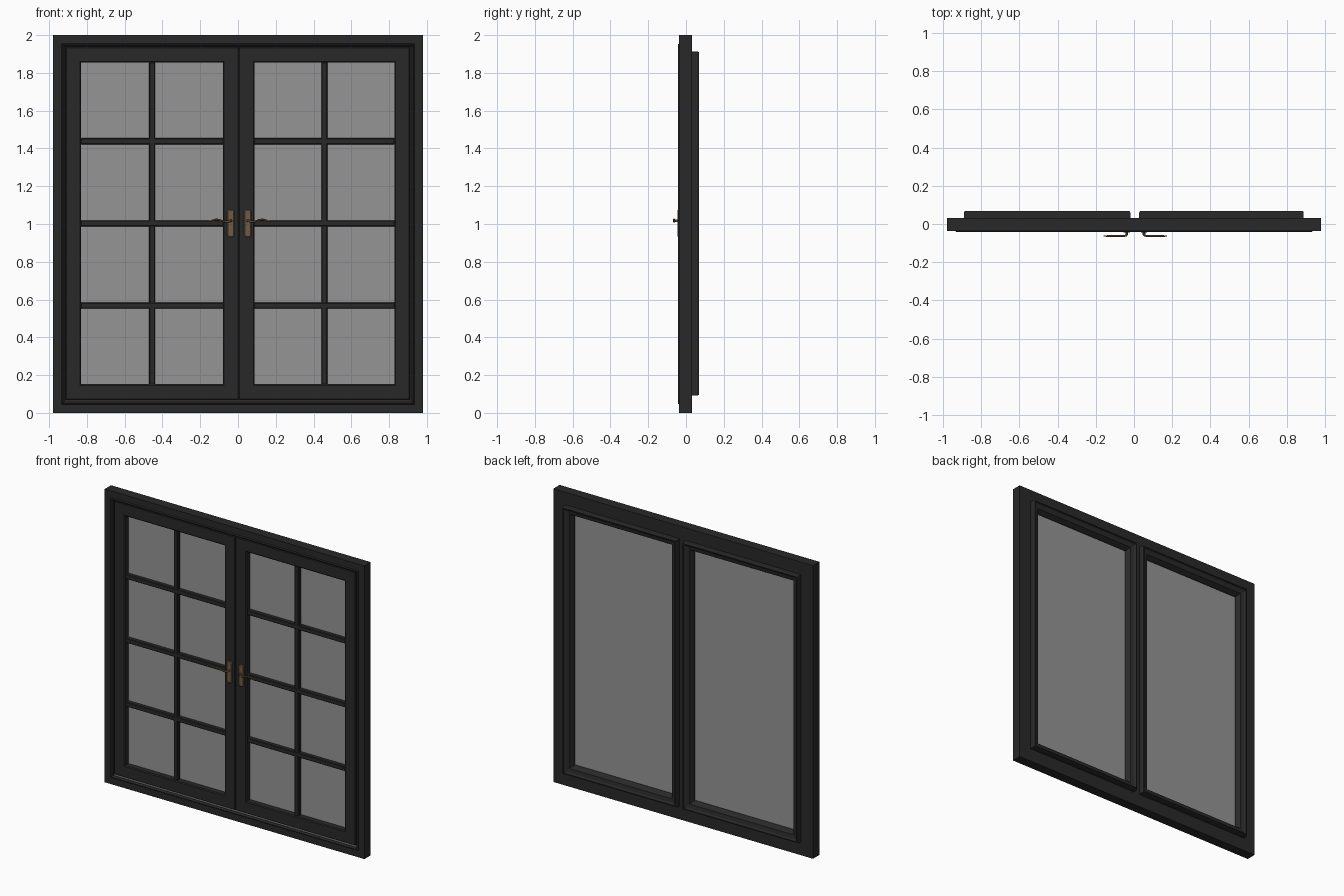
import bpy, bmesh, math
from mathutils import Vector

if "Cube" in bpy.data.objects:
    bpy.data.objects.remove(bpy.data.objects["Cube"])


def material(name, color):
    m = bpy.data.materials.new(name)
    m.diffuse_color = color
    m.use_nodes = True
    m.node_tree.nodes["Principled BSDF"].inputs["Base Color"].default_value = m.diffuse_color
    return m


DARK = material("dark_paint", (0.022, 0.022, 0.022, 1))
GLASS = material("glass", (0.3, 0.3, 0.3, 0.65))
SEAL = material("seal_grey", (0.4, 0.4, 0.4, 1))
BRONZE = material("bronze", (0.16, 0.105, 0.06, 1))


def finish(bm, name, mat, smooth=False):
    bmesh.ops.recalc_face_normals(bm, faces=bm.faces)
    me = bpy.data.meshes.new(name)
    bm.to_mesh(me)
    bm.free()
    ob = bpy.data.objects.new(name, me)
    bpy.context.collection.objects.link(ob)
    me.materials.append(mat)
    if smooth:
        bpy.context.view_layer.objects.active = ob
        ob.select_set(True)
        bpy.ops.object.shade_smooth_by_angle(angle=math.radians(35))
        ob.select_set(False)
    return ob


def ring(name, x0, x1, z0, z1, profile, mat):
    """Mitred rectangular frame; profile is a closed loop of (inset, y)."""
    bm = bmesh.new()
    corners = []
    for cx, cz, sx, sz in ((x0, z0, 1, 1), (x1, z0, -1, 1), (x1, z1, -1, -1), (x0, z1, 1, -1)):
        corners.append([bm.verts.new((cx + sx * u, y, cz + sz * u)) for u, y in profile])
    n = len(profile)
    for i in range(4):
        a, b = corners[i], corners[(i + 1) % 4]
        for j in range(n):
            k = (j + 1) % n
            bm.faces.new((a[j], a[k], b[k], b[j]))
    return finish(bm, name, mat)


def box(name, x0, x1, y0, y1, z0, z1, mat, bevel=0):
    bm = bmesh.new()
    bmesh.ops.create_cube(bm, size=1)
    for v in bm.verts:
        v.co = Vector(((x0 + x1) / 2 + v.co.x * (x1 - x0),
                       (y0 + y1) / 2 + v.co.y * (y1 - y0),
                       (z0 + z1) / 2 + v.co.z * (z1 - z0)))
    if bevel:
        bmesh.ops.bevel(bm, geom=bm.edges[:], offset=bevel, segments=1, affect='EDGES')
    return finish(bm, name, mat)


# Outer frame with a small raised step on the front and a rebate for the sashes
ring("outer_frame", -0.98, 0.98, 0, 2,
     [(0, -0.037), (0.045, -0.037), (0.05, -0.043), (0.053, -0.043), (0.062, -0.034),
      (0.062, 0.0), (0.085, 0.0), (0.085, 0.031), (0, 0.031)], DARK)
# Light weather seals above and below the sashes
for name, z in (("seal_bottom", 0.058), ("seal_top", 1.944)):
    box(name, -0.915, 0.915, -0.030, 0.0, z - 0.008, z + 0.008, SEAL)
# Central post behind the meeting stiles
box("centre_post", -0.03, 0.036, -0.02, 0.031, 0.08, 1.92, DARK)

SASH = [(0, -0.029), (0.004, -0.034), (0.076, -0.034), (0.082, -0.029), (0.082, 0.024),
        (0.066, 0.052), (0.042, 0.057), (0.036, 0.061), (0.033, 0.068), (0.026, 0.068),
        (0.022, 0.06), (0.022, 0.029), (0, 0.029)]


def handle(side, cx, d):
    # Back plate with clipped corners
    bm = bmesh.new()
    w, c, z0, z1 = 0.019, 0.008, 0.93, 1.077
    pts = [(-w + c, z0), (w - c, z0), (w, z0 + c), (w, z1 - c),
           (w - c, z1), (-w + c, z1), (-w, z1 - c), (-w, z0 + c)]
    rings = [[bm.verts.new((cx + x * s, y, 1.0035 + (z - 1.0035) * t)) for x, z in pts]
             for y, s, t in ((-0.033, 1, 1), (-0.040, 1, 1), (-0.044, 0.8, 0.94))]
    for a, b in zip(rings, rings[1:]):
        for i in range(8):
            bm.faces.new((a[i], a[(i + 1) % 8], b[(i + 1) % 8], b[i]))
    bm.faces.new(rings[0])
    bm.faces.new(rings[-1])
    finish(bm, side + "_handle_plate", BRONZE)

    # Wavy lever swept from the spindle outward: (x, y, z, radius)
    path = [(0, -0.040, 1.017, 0.008), (0, -0.054, 1.017, 0.007), (0.004, -0.061, 1.016, 0.006),
            (0.02, -0.063, 1.012, 0.005), (0.04, -0.063, 1.014, 0.005), (0.06, -0.063, 1.022, 0.005),
            (0.08, -0.063, 1.024, 0.005), (0.1, -0.063, 1.018, 0.0045), (0.12, -0.063, 1.012, 0.003)]
    cu = bpy.data.curves.new(side + "_lever_path", 'CURVE')
    cu.dimensions = '3D'
    cu.bevel_depth = 1
    cu.bevel_resolution = 3
    cu.use_fill_caps = True
    sp = cu.splines.new('POLY')
    sp.points.add(len(path) - 1)
    for p, (x, y, z, r) in zip(sp.points, path):
        p.co = (cx + d * x, y, z, 1)
        p.radius = r
    tmp = bpy.data.objects.new("lever_helper", cu)
    bpy.context.collection.objects.link(tmp)
    bm = bmesh.new()
    bm.from_mesh(tmp.to_mesh())
    tmp.to_mesh_clear()
    bpy.data.objects.remove(tmp)
    finish(bm, side + "_handle_lever", BRONZE, smooth=True)


# Two sashes, each with glass, glazing bars and a handle
for side, x0, x1, hx, d in (("left", -0.912, 0.003, -0.038, -1), ("right", 0.005, 0.910, 0.052, 1)):
    ring(side + "_sash", x0, x1, 0.07, 1.936, SASH, DARK)
    g0, g1 = x0 + 0.079, x1 - 0.079
    box(side + "_glass", g0, g1, 0.006, 0.014, 0.149, 1.857, GLASS)
    mx = (g0 + g1) / 2
    box(side + "_vertical_bar", mx - 0.016, mx + 0.016, -0.024, 0.006, 0.149, 1.857, DARK, 0.004)
    for i, z in enumerate((0.568, 1.003, 1.438)):
        box(f"{side}_cross_bar_{i + 1}", g0, g1, -0.025, 0.006, z - 0.016, z + 0.016, DARK, 0.004)
    handle(side, hx, d)
